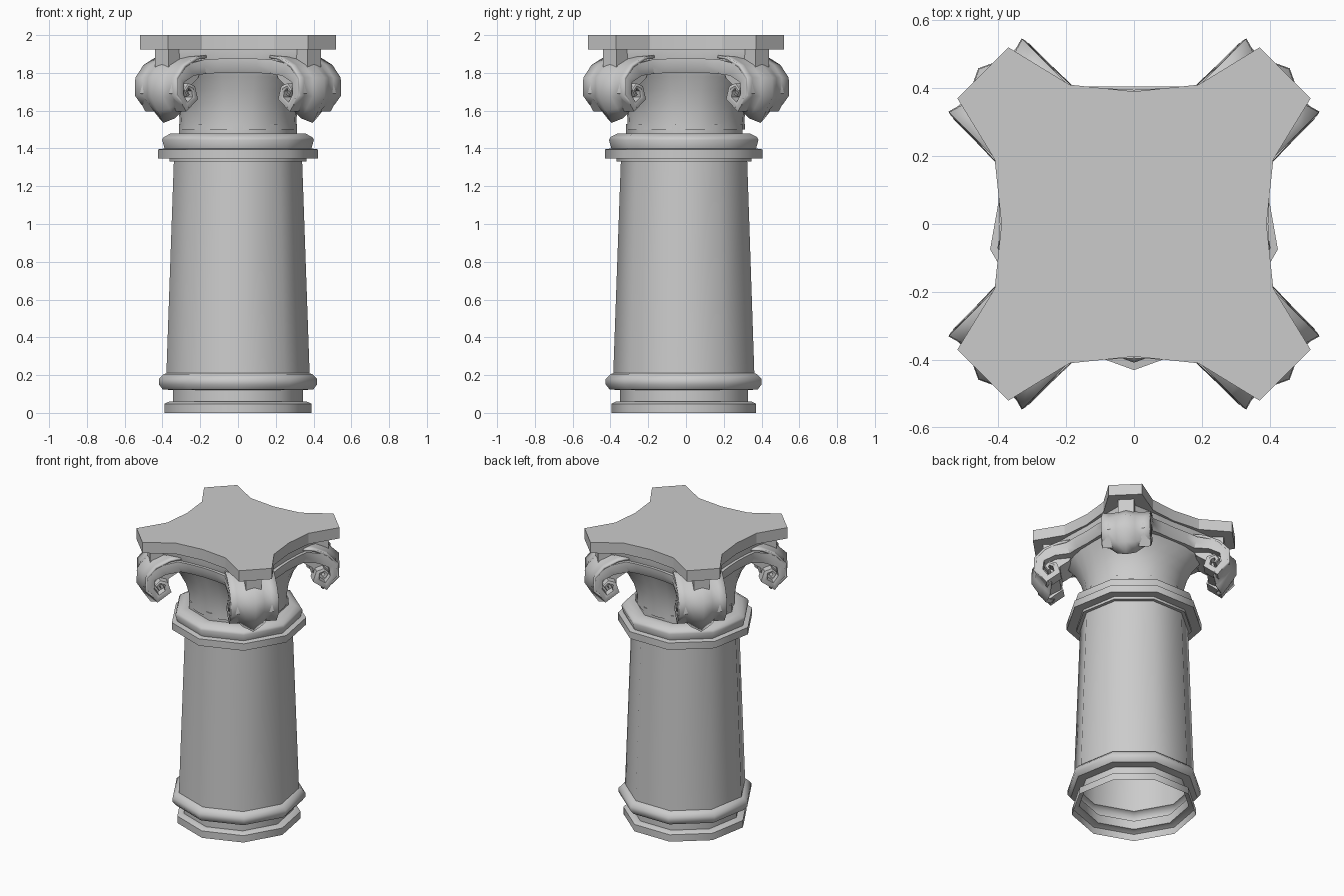
import bpy, math
from mathutils import Matrix, Vector

if "Cube" in bpy.data.objects:
    bpy.data.objects.remove(bpy.data.objects["Cube"])


def make(name, verts, faces, angle=45, solid=0.0):
    me = bpy.data.meshes.new(name)
    me.from_pydata([tuple(v) for v in verts], [], faces)
    ob = bpy.data.objects.new(name, me)
    bpy.context.collection.objects.link(ob)
    bpy.ops.object.select_all(action='DESELECT')
    ob.select_set(True)
    bpy.context.view_layer.objects.active = ob
    bpy.ops.object.mode_set(mode='EDIT')
    bpy.ops.mesh.select_all(action='SELECT')
    bpy.ops.mesh.normals_make_consistent(inside=False)
    bpy.ops.object.mode_set(mode='OBJECT')
    if solid:
        m = ob.modifiers.new("thickness", 'SOLIDIFY')
        m.thickness = solid
        m.offset = -1
    bpy.ops.object.shade_smooth_by_angle(angle=math.radians(angle))
    return ob


def loft(rings, closed=True):
    n = len(rings[0])
    verts = [v for r in rings for v in r]
    faces = []
    for i in range(len(rings) - 1):
        for j in range(n if closed else n - 1):
            k = (j + 1) % n
            faces.append((i*n + j, i*n + k, (i+1)*n + k, (i+1)*n + j))
    return verts, faces


def four(ob):
    # repeat a part on all four sides
    for k in range(1, 4):
        c = ob.copy()
        c.name = f"{ob.name}_{k}"
        c.matrix_world = Matrix.Rotation(k * math.pi / 2, 4, 'Z')
        bpy.context.collection.objects.link(c)


def lathe(name, profile, sides=9):
    ang = [-math.pi/2 + 2*math.pi*k/sides for k in range(sides)]
    rings = [[(r*math.cos(a), r*math.sin(a), z) for a in ang] for r, z in profile]
    make(name, *loft(rings))


# nine-sided open base, shaft and neck rings
lathe("base", [(.395, 0), (.395, .048), (.37, .06), (.35, .06), (.35, .12),
               (.405, .125), (.425, .15), (.425, .18), (.40, .205), (.385, .21)])
lathe("shaft", [(.385, .21), (.345, 1.33)])
lathe("neck", [(.345, 1.33), (.368, 1.33), (.368, 1.347), (.43, 1.347), (.43, 1.395),
               (.395, 1.40), (.408, 1.445), (.40, 1.46), (.36, 1.48), (.318, 1.48),
               (.318, 1.53), (.29, 1.53)])

# abacus slab with hollowed sides
outline = []
for k in range(4):
    rot = Matrix.Rotation(k * math.pi / 2, 3, 'Z')
    for x, y in [(-.37, -.52), (-.19, -.41), (0, -.39), (.19, -.41), (.37, -.52)]:
        outline.append(rot @ Vector((x, y, 0)))
n = len(outline)
v, f = loft([[p + Vector((0, 0, z)) for p in outline] for z in (1.925, 2.0)])
make("abacus", v, f + [tuple(range(n)), tuple(range(n, 2*n))], 20)


def face_y(x):
    return -max(abs(x) + .215, .395 + abs(x) * .05)


# bell blending from a circle to the hollowed square
rings = []
for z, r, s in [(1.50, .312, 0), (1.56, .31, 0), (1.64, .313, .08), (1.71, .318, .22),
                (1.78, .325, .48), (1.83, .33, .75), (1.88, .33, .93), (1.925, .33, .95)]:
    ring = []
    for k in range(4):
        rot = Matrix.Rotation(k * math.pi / 2, 3, 'Z')
        for x, y in [(-.39, -.39)] + [(a, face_y(a) + .015) for a in (-.19, -.095, 0, .095, .19)]:
            p = Vector((x, y, 0))
            q = (p.normalized() * r).lerp(p, s)
            ring.append(rot @ Vector((q.x, q.y, z)))
    rings.append(ring)
make("bell", *loft(rings), 50)

# scroll band: outer and inner edge of half the face, as seen from the front
outer = [(0, 1.875), (.10, 1.875), (.18, 1.87), (.27, 1.845), (.318, 1.78), (.325, 1.69),
         (.275, 1.595), (.212, 1.66), (.228, 1.73), (.262, 1.745), (.285, 1.71), (.268, 1.675)]
inner = [(0, 1.80), (.10, 1.80), (.17, 1.795), (.235, 1.785), (.285, 1.75), (.29, 1.69),
         (.268, 1.645), (.24, 1.672), (.245, 1.705), (.26, 1.718), (.266, 1.705), (.256, 1.685)]


def band_ring(o, i, side):
    depth = Vector((.06 * side, .06, 0)) if o[0] > .18 else Vector((0, .07, 0))
    O = Vector((side * o[0], face_y(o[0]), o[1]))
    I = Vector((side * i[0], face_y(i[0]), i[1]))
    if o[0] < .2 and o[1] > 1.8:
        I.y += .02
    mid = O.lerp(I, .5) + Vector((0, -.008, 0))
    return [O, mid, I, I + depth, O + depth]


pairs = list(zip(outer, inner))
rings = [band_ring(o, i, -1) for o, i in reversed(pairs[1:])]
rings += [band_ring(o, i, 1) for o, i in pairs]
v, f = loft(rings)
last = len(v)
four(make("scroll_band", v, f + [(0, 1, 2, 3, 4), tuple(range(last - 5, last))], 40))

# parts on the corner diagonal: d outward, t across
R = math.sqrt(.5)


def corner(d, t, z):
    return Vector(((d + t) * R, (t - d) * R, z))


# solid core behind each pair of spirals
core = [(.36, 1.86), (.45, 1.86), (.55, 1.84), (.59, 1.77), (.595, 1.69),
        (.54, 1.62), (.465, 1.66), (.46, 1.73), (.40, 1.77)]
n = len(core)
v, f = loft([[corner(d, t, z) for d, z in core] for t in (-.10, .10)])
four(make("scroll_core", v, f + [tuple(range(n)), tuple(range(n, 2*n))], 40))

# ribbed leaf rolling over the scroll, with a lobed tip
ts = [-.152, -.11, -.06, 0, .06, .11, .152]
bulge = [0, -.012, .0, .028, .0, -.012, 0]
drop = [0, .0, .045, .07, .045, .0, 0]
path = [(.38, 1.895, 0, 0), (.46, 1.885, .3, 0), (.555, 1.842, .7, 0), (.617, 1.775, 1, 0),
        (.62, 1.68, 1, .1), (.575, 1.635, 1, .5), (.53, 1.605, 1, 1)]
rings = [[corner(d + b*w, t, z - h*g) for t, b, h in zip(ts, bulge, drop)]
         for d, z, w, g in path]
v, f = loft(rings, closed=False)
four(make("corner_leaf", v, f, 50, .015))

# small block between leaf and abacus
v, f = loft([[corner(d, t, z) for d, t in [(.40, -.05), (.57, -.05), (.57, .05), (.40, .05)]]
             for z in (1.83, 1.926)])
four(make("corner_block", v, f, 30))
